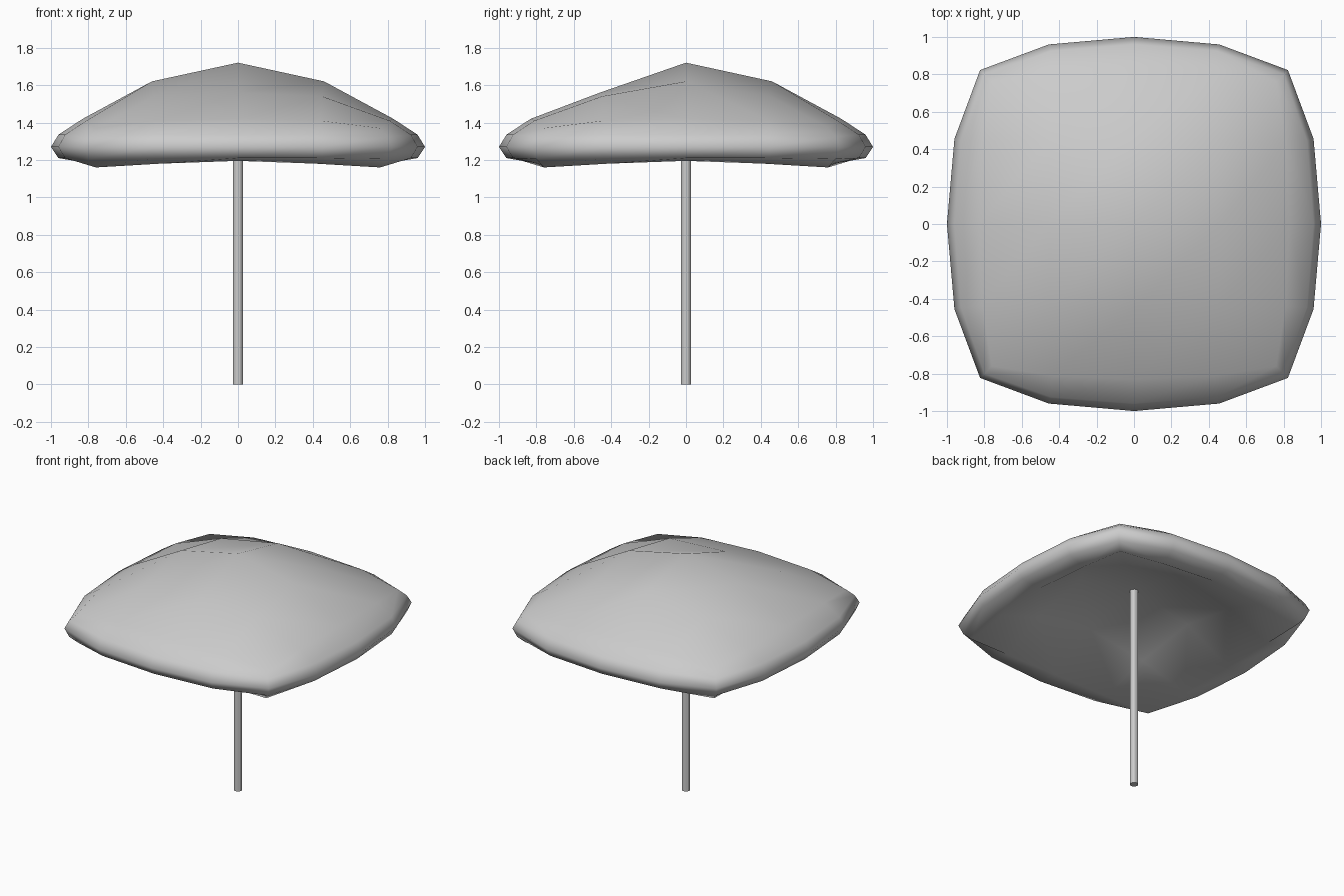
import bpy, bmesh
from math import copysign

if "Cube" in bpy.data.objects:
    bpy.data.objects.remove(bpy.data.objects["Cube"])

# Rim rows from underside (-2) to top (+2):
# mid reach, quarter (reach, along), corner reach, then mid/quarter/corner heights
RIM = {
    -2: (0.81, (0.79, 0.42), 0.76, (1.195, 1.18, 1.16)),
    -1: (0.96, (0.925, 0.445), 0.80, (1.21, 1.21, 1.205)),
    0: (1.00, (0.96, 0.455), 0.823, (1.27, 1.27, 1.27)),
    1: (0.96, (0.925, 0.445), 0.80, (1.335, 1.335, 1.325)),
    2: (0.83, (0.81, 0.44), 0.76, (1.42, 1.41, 1.37)),
}
# Inner heights: centre, mid, diagonal
INNER = {2: (1.72, 1.62, 1.54), -2: (1.48, 1.39, 1.31)}


def canopy_point(i, j, k):
    a, b = abs(i), abs(j)
    hi, lo = max(a, b), min(a, b)
    if hi == 2:
        mid, quarter, corner, heights = RIM[k]
        big, small = ((mid, 0), quarter, (corner, corner))[lo]
        z = heights[lo]
    else:
        big, small = ((0, 0), (0.46, 0), (0.45, 0.45))[hi + lo]
        z = INNER[k][hi + lo]
        if (i, j, k) == (0, -1, 2):
            z = 1.56  # front of the dome is slightly flatter
    x, y = (big, small) if a >= b else (small, big)
    return copysign(x, i), copysign(y, j), z


# Canopy: a rounded cushion-like shell on a 4 x 4 x 4 surface lattice
bm = bmesh.new()
verts = {}


def vert(p):
    if p not in verts:
        verts[p] = bm.verts.new(canopy_point(*p))
    return verts[p]


for axis in range(3):
    for side in (-2, 2):
        for u in range(-2, 2):
            for v in range(-2, 2):
                quad = []
                for du, dv in ((0, 0), (1, 0), (1, 1), (0, 1)):
                    p = [u + du, v + dv]
                    p.insert(axis, side)
                    quad.append(vert(tuple(p)))
                bm.faces.new(quad)
bmesh.ops.recalc_face_normals(bm, faces=bm.faces)
mesh = bpy.data.meshes.new("canopy")
bm.to_mesh(mesh)
bm.free()
mesh.polygons.foreach_set("use_smooth", [True] * len(mesh.polygons))
bpy.context.collection.objects.link(bpy.data.objects.new("canopy", mesh))

# Pole: runs from the ground into the canopy
TOP = 1.52
bpy.ops.mesh.primitive_cylinder_add(vertices=12, radius=0.028, depth=TOP, location=(0, 0, TOP / 2))
bpy.context.object.name = "pole"
bpy.ops.object.shade_smooth_by_angle()
